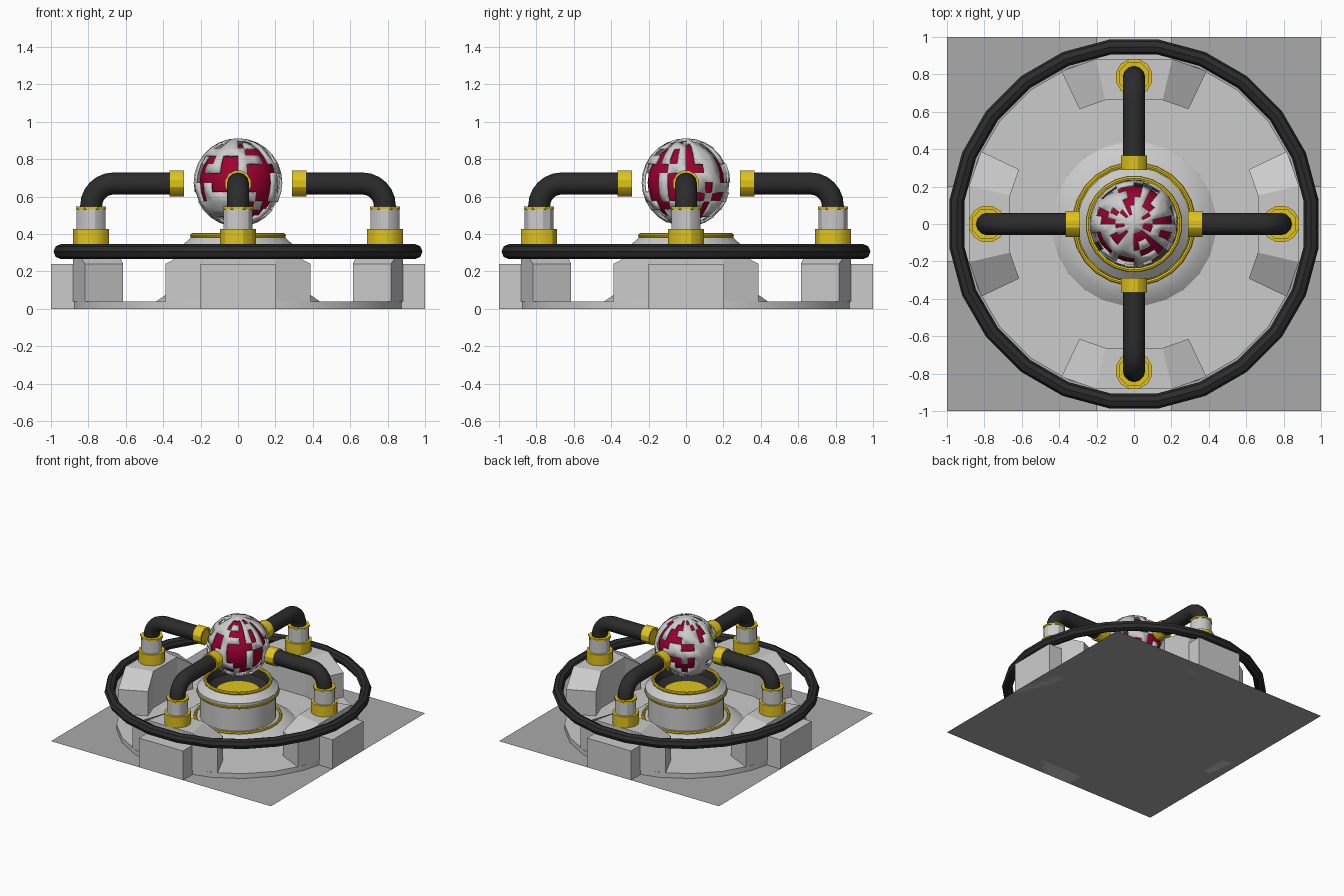
import bpy, bmesh, math, random
from mathutils import Matrix, Vector

if "Cube" in bpy.data.objects:
    bpy.data.objects.remove(bpy.data.objects["Cube"])

random.seed(7)


def material(name, rgb):
    m = bpy.data.materials.new(name)
    m.diffuse_color = (*rgb, 1)
    m.use_nodes = True
    m.node_tree.nodes["Principled BSDF"].inputs["Base Color"].default_value = m.diffuse_color
    return m


YELLOW = material("yellow", (0.75, 0.55, 0.01))
BLACK = material("black", (0.025, 0.025, 0.025))
CRIMSON = material("crimson", (0.35, 0.0, 0.03))
DARK_GREY = material("dark_grey", (0.4, 0.4, 0.4))


def finish(bm, name, mat=None, xf=Matrix(), angle=30):
    bmesh.ops.recalc_face_normals(bm, faces=bm.faces)
    me = bpy.data.meshes.new(name)
    bm.to_mesh(me)
    bm.free()
    me.transform(xf)
    if angle:
        me.polygons.foreach_set("use_smooth", [True] * len(me.polygons))
        me.set_sharp_from_angle(angle=math.radians(angle))
    if mat:
        me.materials.append(mat)
    ob = bpy.data.objects.new(name, me)
    bpy.context.collection.objects.link(ob)
    return ob


def lathe(name, profile, n=24, mat=None, xf=Matrix(), closed=False):
    """Revolve (radius, z) points around z."""
    bm = bmesh.new()
    rings = []
    for i in range(n):
        a = 2 * math.pi * (i + 0.5) / n
        rings.append([bm.verts.new((r * math.cos(a), r * math.sin(a), z)) for r, z in profile])
    for i in range(n):
        p, q = rings[i], rings[(i + 1) % n]
        for j in range(len(profile) if closed else len(profile) - 1):
            k = (j + 1) % len(profile)
            bm.faces.new((p[j], q[j], q[k], p[k]))
    bmesh.ops.remove_doubles(bm, verts=bm.verts, dist=1e-5)
    return finish(bm, name, mat, xf)


def torus(name, major, minor, z, mat, sides=8):
    pts = [(major + minor * math.cos(2 * math.pi * i / sides),
            z + minor * math.sin(2 * math.pi * i / sides)) for i in range(sides)]
    return lathe(name, pts, 24, mat, closed=True)


# Ground plate and low round floor
bm = bmesh.new()
bmesh.ops.create_grid(bm, x_segments=1, y_segments=1, size=1)
finish(bm, "ground_plate", DARK_GREY)
lathe("round_floor", [(0.905, 0), (0.905, 0.04), (0, 0.04)])

# Central pedestal with flared foot, rim and bowl
lathe("pedestal", [(0.44, 0.04), (0.39, 0.075), (0.33, 0.095), (0.285, 0.1), (0.285, 0.28),
                   (0.305, 0.29), (0.305, 0.335), (0.25, 0.385), (0.235, 0.385)])
lathe("pedestal_bowl", [(0.235, 0.39), (0.22, 0.34), (0.16, 0.3)], mat=BLACK)
lathe("bowl_disc", [(0.165, 0.303), (0, 0.303)], mat=YELLOW)
torus("pedestal_foot_ring", 0.32, 0.012, 0.1, YELLOW)
torus("pedestal_mid_ring", 0.302, 0.01, 0.305, YELLOW)
torus("pedestal_top_ring", 0.246, 0.013, 0.392, YELLOW)

# Large outer hoop
torus("outer_hoop", 0.955, 0.04, 0.306, BLACK)


def buttress(name, xf):
    """Ring sector with a flat middle and sloping shoulders."""
    bm = bmesh.new()
    cols = []
    for deg, top in ((-25.4, 0.24), (-13, 0.34), (13, 0.34), (25.4, 0.24)):
        a = math.radians(deg)
        cols.append([bm.verts.new((r * math.cos(a), r * math.sin(a), z))
                     for r, z in ((0.68, 0.04), (0.905, 0.04), (0.905, top), (0.68, top))])
    for p, q in zip(cols, cols[1:]):
        for j in range(4):
            k = (j + 1) % 4
            bm.faces.new((p[j], q[j], q[k], p[k]))
    bm.faces.new(cols[0])
    bm.faces.new(cols[-1])
    finish(bm, name, None, xf, 0)


def pipe(name, xf, radius=0.059, sides=12):
    """Tube rising from the socket and bending in toward the core."""
    path = [(0.785, 0.5, Vector((1, 0)))]
    for i in range(7):
        a = math.pi / 2 * i / 6
        d = Vector((math.cos(a), math.sin(a)))
        path.append((0.665 + 0.12 * d.x, 0.55 + 0.12 * d.y, d))
    path.append((0.31, 0.67, Vector((0, 1))))
    bm = bmesh.new()
    rings = []
    for x, z, d in path:
        ring = []
        for i in range(sides):
            t = 2 * math.pi * i / sides
            c = radius * math.cos(t)
            ring.append(bm.verts.new((x + d.x * c, radius * math.sin(t), z + d.y * c)))
        rings.append(ring)
    for p, q in zip(rings, rings[1:]):
        for i in range(sides):
            k = (i + 1) % sides
            bm.faces.new((p[i], p[k], q[k], q[i]))
    bm.faces.new(rings[0])
    bm.faces.new(rings[-1])
    finish(bm, name, BLACK, xf, 40)


# Four identical arms
for k, side in enumerate(("right", "back", "left", "front")):
    rot = Matrix.Rotation(k * math.pi / 2, 4, 'Z')
    buttress(side + "_buttress", rot)
    bm = bmesh.new()
    bmesh.ops.create_cube(bm, size=1, matrix=Matrix.Translation((0.93, 0, 0.12))
                          @ Matrix.Diagonal((0.14, 0.4, 0.24, 1)))
    finish(bm, side + "_outer_block", None, rot, 0)
    at = rot @ Matrix.Translation((0.785, 0, 0))
    lathe(side + "_socket_base", [(0.1, 0.335), (0.1, 0.428), (0.07, 0.428)], 12, YELLOW, at)
    lathe(side + "_socket", [(0.08, 0.42), (0.08, 0.535)], 12, None, at)
    lathe(side + "_socket_rim", [(0.076, 0.53), (0.087, 0.535), (0.087, 0.548), (0.05, 0.548)],
          8, YELLOW, at)
    pipe(side + "_pipe", rot)
    inward = rot @ Matrix.Translation((0.29, 0, 0.67)) @ Matrix.Rotation(math.pi / 2, 4, 'Y')
    lathe(side + "_pipe_collar", [(0, 0.01), (0.055, 0.01), (0.055, 0), (0.071, 0),
                                  (0.071, 0.077), (0.05, 0.077)], 12, YELLOW, inward)

# Glowing core inside a perforated shell
centre = Matrix.Translation((0, 0, 0.675))
bm = bmesh.new()
bmesh.ops.create_uvsphere(bm, u_segments=24, v_segments=14, radius=0.205)
finish(bm, "core", CRIMSON, centre)

bm = bmesh.new()
bmesh.ops.create_uvsphere(bm, u_segments=28, v_segments=14, radius=0.237)
holes = [f for f in bm.faces if len(f.verts) == 4 and random.random() < 0.42]
bmesh.ops.delete(bm, geom=holes, context='FACES')
shell = finish(bm, "core_shell", None, centre)
solid = shell.modifiers.new("thickness", 'SOLIDIFY')
solid.thickness = 0.014
solid.offset = -1
